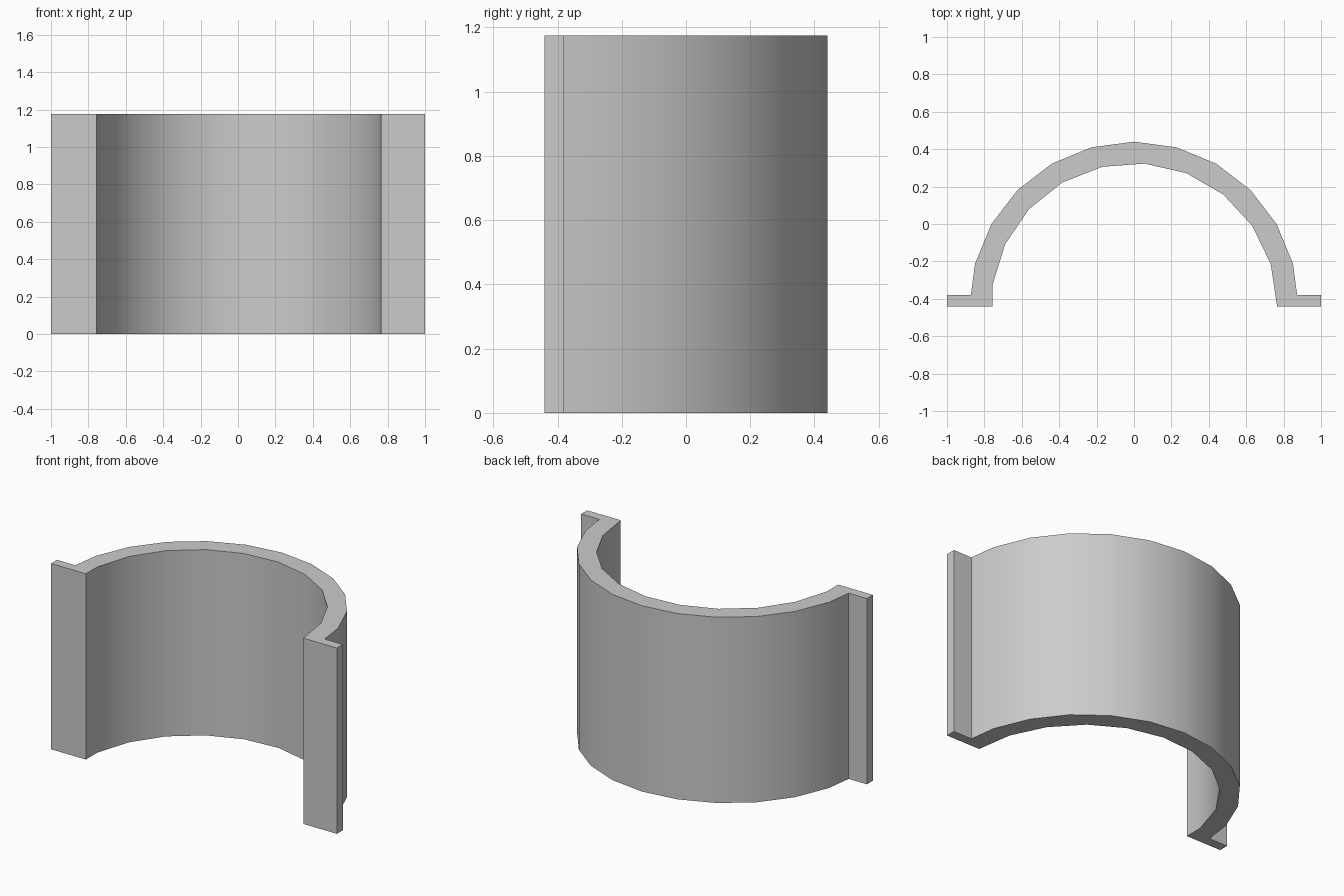
import bpy
import bmesh
from math import cos, sin, pi, radians

if "Cube" in bpy.data.objects:
    bpy.data.objects.remove(bpy.data.objects["Cube"])

HEIGHT = 1.175
BASE_Y = -0.44       # front plane, also the arc centre
FLANGE_Y = -0.38     # back of the flanges
OUTER, INNER = 0.88, 0.765


def arc(radius, sides, first, last):
    """Corners of a regular polygon centred on the front plane."""
    step = 2 * pi / sides
    return [(radius * cos(i * step), BASE_Y + radius * sin(i * step))
            for i in range(first, last + 1)]


# Cross-section: right-hand flange, outer arc, other flange, inner arc
outer = arc(OUTER, 24, 1, 11)
inner = arc(INNER, 21, 0, 10)
root = 0.872
profile = [(1, BASE_Y), (1, FLANGE_Y), (root, FLANGE_Y)]
profile += outer
profile += [(-root, FLANGE_Y), (-1, FLANGE_Y), (-1, BASE_Y), (inner[-1][0], BASE_Y)]
profile += reversed(inner)

# Extrude the cross-section upward
bm = bmesh.new()
base = bm.faces.new([bm.verts.new((x, y, 0)) for x, y in profile])
top = bmesh.ops.extrude_face_region(bm, geom=[base], use_keep_orig=True)["geom"]
bmesh.ops.translate(bm, vec=(0, 0, HEIGHT),
                    verts=[v for v in top if isinstance(v, bmesh.types.BMVert)])
bmesh.ops.recalc_face_normals(bm, faces=bm.faces)
mesh = bpy.data.meshes.new("half_pipe_clamp")
bm.to_mesh(mesh)
bm.free()
clamp = bpy.data.objects.new("half_pipe_clamp", mesh)
bpy.context.collection.objects.link(clamp)

# Plain grey material
grey = bpy.data.materials.new("light_grey")
grey.use_nodes = True
colour = (0.6, 0.6, 0.6, 1)
grey.diffuse_color = colour
grey.node_tree.nodes["Principled BSDF"].inputs["Base Color"].default_value = colour
mesh.materials.append(grey)

# Smooth curved walls, crisp corners
bpy.ops.object.select_all(action='DESELECT')
clamp.select_set(True)
bpy.context.view_layer.objects.active = clamp
bpy.ops.object.shade_smooth_by_angle(angle=radians(30))
